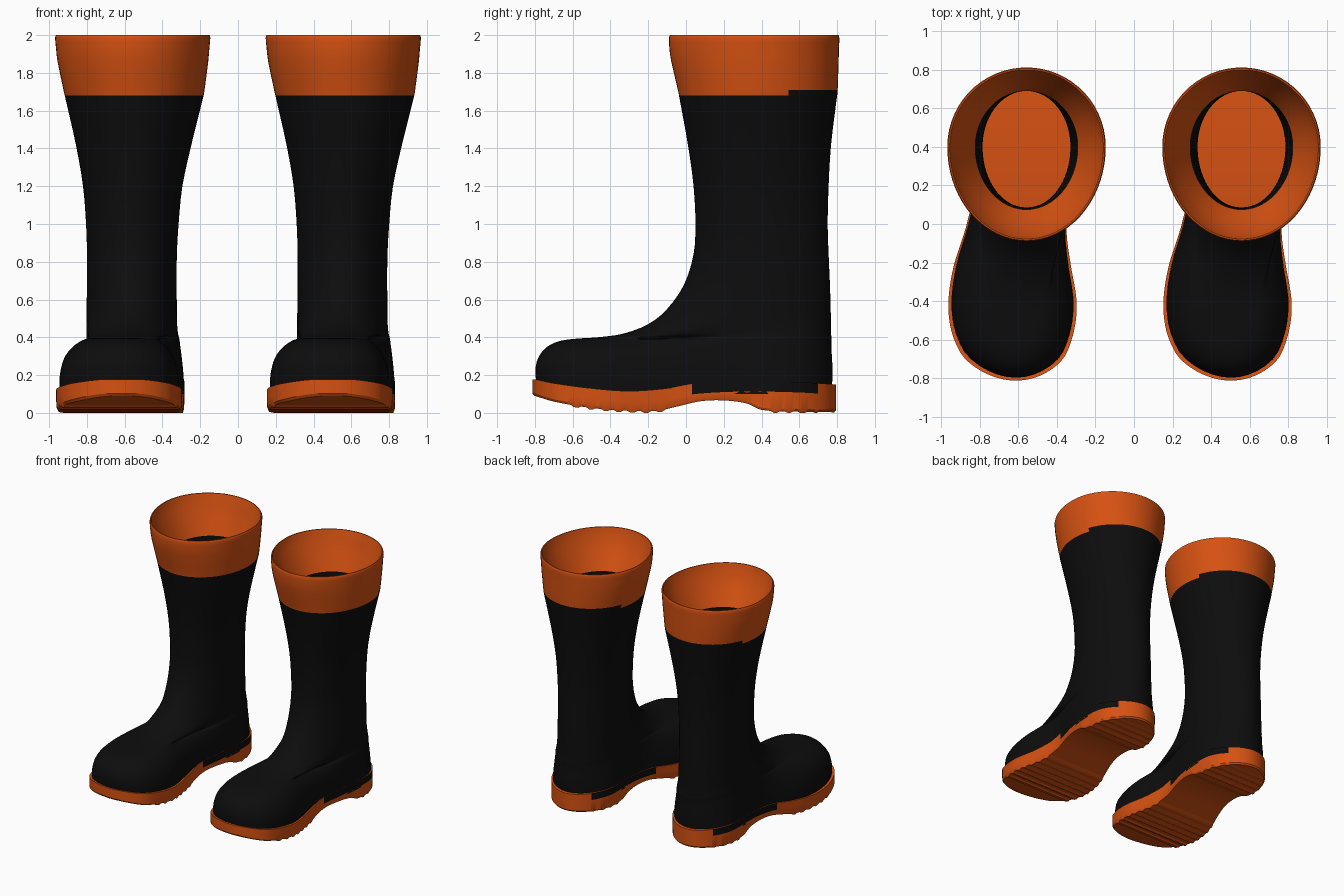
import bpy, bmesh, math

if "Cube" in bpy.data.objects:
    bpy.data.objects.remove(bpy.data.objects["Cube"])

def mat(name, col):
    m = bpy.data.materials.new(name)
    m.diffuse_color = (*col, 1)
    m.use_nodes = True
    m.node_tree.nodes["Principled BSDF"].inputs["Base Color"].default_value = m.diffuse_color
    return m

BLACK = mat("black_rubber", (0.004, 0.004, 0.004))
ORANGE = mat("orange_rubber", (0.67, 0.083, 0.006))
HALF = 0.5575          # x distance of each boot from the centre

def interp(pts, x):
    """Smooth curve through (x, y) points."""
    if x <= pts[0][0]:
        return pts[0][1]
    if x >= pts[-1][0]:
        return pts[-1][1]
    n = len(pts)
    i = next(k for k in range(n - 1) if x <= pts[k + 1][0])
    slope = lambda a, b: (pts[b][1] - pts[a][1]) / (pts[b][0] - pts[a][0])
    m0, m1 = slope(max(i - 1, 0), i + 1), slope(i, min(i + 2, n - 1))
    h = pts[i + 1][0] - pts[i][0]
    t = (x - pts[i][0]) / h
    return ((2*t**3 - 3*t**2 + 1) * pts[i][1] + (t**3 - 2*t**2 + t) * h * m0
            + (3*t**2 - 2*t**3) * pts[i + 1][1] + (t**3 - t**2) * h * m1)

def smooth(a, b, x):
    t = max(0, min(1, (x - a) / (b - a)))
    return t * t * (3 - 2 * t)

# Footprint: half width (relative to an ellipse) and centre line, toe 0 to heel 1
WIDTH = [(0, .51), (.0625, .50), (.125, .454), (.25, .384), (.375, .312), (.5, .26),
         (.625, .268), (.75, .308), (.875, .375), (1, .40)]
CENTRE = [(0, -.055), (.125, -.07), (.25, -.0725), (.375, -.073), (.5, -.052),
          (.625, -.012), (.75, .005), (1, .003)]

def ring(row, n, sole=False):
    """Closed section: z, front y, back y, footprint share at toe, toe scale,
    shaft half width, shaft centre x. Blends the footprint into an egg round the ankle."""
    z, f, b, k_toe, s, w, cx = row
    k_heel = 1 - smooth(.08, .52, z)
    mid = max((f + b) / 2, .4)
    out = []
    for i in range(n):
        t = 2 * math.pi * i / n
        u = (1 - math.cos(t)) / 2
        y = f + (b - f) * u
        back = smooth(.3, .65, u)
        foot = interp(WIDTH, u) * abs(math.sin(t)) * (1 - (1 - s) * (1 - smooth(.3, .75, u)))
        d = (y - mid) / (b - mid if y > mid else mid - f)
        egg = w * math.sqrt(max(0, 1 - d * d))
        k = 1 if sole else k_toe + (k_heel - k_toe) * back
        half = (k * foot + (1 - k) * egg) * (1 if i < n / 2 else -1)
        out.append((k * interp(CENTRE, u) + (1 - k) * cx + half, y, z))
    return out

def densify(rows, steps):
    cols = [[(i, v) for i, v in enumerate(c)] for c in zip(*rows)]
    return [[interp(c, j / steps) for c in cols] for j in range((len(rows) - 1) * steps + 1)]

def loft(name, rings, mats, pick=None, caps=False, angle=40):
    bm = bmesh.new()
    vs = [[bm.verts.new(p) for p in r] for r in rings]
    n = len(vs[0])
    for a, b in zip(vs, vs[1:]):
        for i in range(n):
            j = (i + 1) % n
            bm.faces.new((a[i], a[j], b[j], b[i]))
    if caps:               # strips running across from side to side
        for r in (vs[0], vs[-1]):
            for i in range(n // 2):
                q = [r[i], r[i + 1], r[n - i - 1], r[(n - i) % n]]
                bm.faces.new(list(dict.fromkeys(q)))
    bmesh.ops.recalc_face_normals(bm, faces=bm.faces)
    if pick:
        for fc in bm.faces:
            fc.material_index = pick(fc.calc_center_median(), fc.normal)
    me = bpy.data.meshes.new(name)
    bm.to_mesh(me)
    bm.free()
    for m in mats:
        me.materials.append(m)
    ob = bpy.data.objects.new(name, me)
    bpy.context.collection.objects.link(ob)
    bpy.context.view_layer.objects.active = ob
    bpy.ops.object.select_all(action='DESELECT')
    ob.select_set(True)
    bpy.ops.object.shade_smooth_by_angle(angle=math.radians(angle))
    return ob

# Boot upper, sole to cuff
UPPER = [(.10, -.785, .77, 1, .95, .25, 0),
         (.18, -.795, .775, 1, .95, .25, 0),
         (.25, -.795, .775, 1, .915, .247, 0),
         (.305, -.775, .772, 1, .85, .245, 0),
         (.35, -.735, .77, .97, .75, .243, 0),
         (.38, -.67, .77, .9, .64, .242, 0),
         (.393, -.58, .77, .75, .57, .241, 0),
         (.401, -.46, .77, .5, .57, .241, 0),
         (.42, -.33, .768, .25, .7, .24, -.002),
         (.47, -.20, .767, .1, .9, .239, -.004),
         (.55, -.10, .766, 0, 1, .239, -.005),
         (.68, -.01, .762, 0, 1, .2375, -.005),
         (.84, .04, .755, 0, 1, .238, -.004),
         (1.0, .05, .75, 0, 1, .245, -.002),
         (1.2, .04, .755, 0, 1, .263, 0),
         (1.42, .01, .768, 0, 1, .306, .005),
         (1.68, -.037, .80, 0, 1, .368, .008)]
CUFF = [(1.68, -.037, .80, 0, 1, .368, .008),
        (1.71, -.043, .803, 0, 1, .374, .007),
        (1.86, -.078, .808, 0, 1, .399, .001),
        (1.93, -.088, .81, 0, 1, .406, 0),
        (1.985, -.09, .812, 0, 1, .411, 0),
        (2.0, -.085, .807, 0, 1, .406, 0)]
LINING = [(2.0, -.078, .80, 0, 1, .399, 0),
          (1.94, -.06, .78, 0, 1, .38, 0),
          (1.85, -.02, .75, 0, 1, .34, 0),
          (1.70, .075, .69, 0, 1, .266, 0)]
INNER = [(1.70, .075, .69, 0, 1, .266, 0),
         (1.2, .085, .69, 0, 1, .25, 0),
         (.8, .085, .69, 0, 1, .23, 0),
         (.53, .08, .69, 0, 1, .228, 0)]

parts = [loft("boot_upper", [ring(r, 64) for r in densify(UPPER, 3)], [BLACK])]
cuff_rows = densify(CUFF, 2) + densify(LINING, 4)
parts.append(loft("cuff", [ring(r, 64) for r in cuff_rows], [ORANGE, BLACK],
                  lambda c, n: int(c.z < 1.71 and c.y > .56 and n.y > 0)))
inner = [ring(r, 64) for r in densify(INNER, 3)]
inner.append([(x, y, .14) for x, y, z in inner[-1]])
parts.append(loft("shaft_lining", inner, [BLACK]))

# Sole with heel, arch and cross treads
TOP = [(-.8, .178), (-.7, .157), (-.5, .13), (-.3, .116), (-.1, .13), (.05, .155),
       (.3, .168), (.6, .163), (.8, .15)]
BASE = [(-.8, .09), (-.7, .06), (-.5, .026), (-.3, .011), (-.15, .012), (-.05, .033),
        (.08, .062), (.2, .066), (.32, .05), (.4, .016), (.6, .006), (.8, .003)]

def base_z(y):
    tread = (-.62 < y < -.08 or .4 < y < .7) and math.sin(y * 2 * math.pi / .075) > .2
    return interp(BASE, y) - (.009 if tread else 0)

def mid_z(y):
    return interp(TOP, y) - .055

def sole_ring(scale, zf, inset=0):
    row = (0, -.812 + inset, .795 - inset, 1, 1, 0, 0)
    return [(-.03 + (x + .03) * scale, y, max(0, zf(y))) for x, y, _ in ring(row, 256, True)]

parts.append(loft("sole", [sole_ring(.97, base_z, .01),
                           sole_ring(.995, lambda y: interp(BASE, y) + .012),
                           sole_ring(1, mid_z),
                           sole_ring(1, lambda y: interp(TOP, y))],
                  [ORANGE, BLACK],
                  lambda c, n: int(.03 < c.y < .7 and abs(n.z) < .5 and c.z > mid_z(c.y) + .01),
                  caps=True, angle=30))

# Second boot is an identical copy beside the first
for ob in parts:
    other = ob.copy()
    bpy.context.collection.objects.link(other)
    name = ob.name
    ob.name, other.name = "left_" + name, "right_" + name
    ob.location.x, other.location.x = -HALF, HALF
